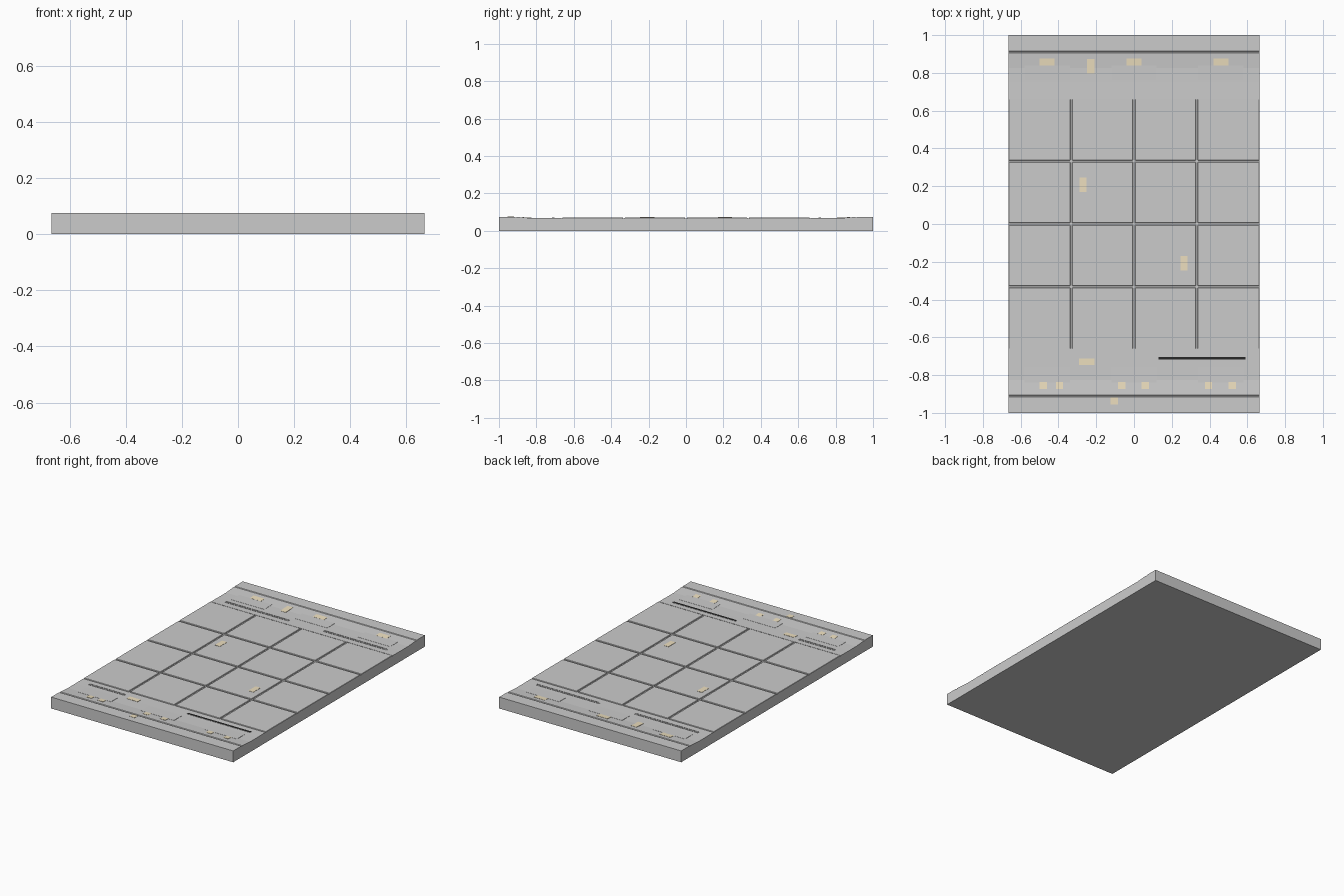
import bpy, bmesh

if "Cube" in bpy.data.objects:
    bpy.data.objects.remove(bpy.data.objects["Cube"])

W = 0.665          # half width
TILE = W / 2       # tile pitch


def colour(name, rgb):
    m = bpy.data.materials.new(name)
    m.diffuse_color = (*rgb, 1)
    m.use_nodes = True
    m.node_tree.nodes["Principled BSDF"].inputs["Base Color"].default_value = m.diffuse_color
    return m


cream = colour("cream", (0.85, 0.74, 0.52))
black = colour("black", (0.02, 0.02, 0.02))


def finish(name, bm, mat=None):
    bmesh.ops.recalc_face_normals(bm, faces=bm.faces)
    me = bpy.data.meshes.new(name)
    bm.to_mesh(me)
    bm.free()
    ob = bpy.data.objects.new(name, me)
    bpy.context.collection.objects.link(ob)
    if mat:
        me.materials.append(mat)
    return ob


def box(name, x, y, sx, sy, z0, z1, mat=None):
    bm = bmesh.new()
    bmesh.ops.create_cube(bm, size=1)
    for v in bm.verts:
        v.co = (x + v.co.x * sx, y + v.co.y * sy, z0 if v.co.z < 0 else z1)
    return finish(name, bm, mat)


# Top profile from the tile bed to the raised end rim
half = [(0.665, 0.066), (0.665, 0.069), (0.75, 0.068), (0.825, 0.068),
        (0.905, 0.074), (0.908, 0.071), (0.914, 0.071), (0.917, 0.075), (1, 0.075)]


def surface(y):
    y = abs(y)
    if y < 0.665:
        return 0.0715
    for (a, za), (b, zb) in zip(half[1:], half[2:]):
        if a <= y <= b:
            return za + (zb - za) * (y - a) / (b - a)
    return 0.075


# Slab body extruded across the width
outline = [(-1, 0), (1, 0)] + half[::-1] + [(-y, z) for y, z in half]
bm = bmesh.new()
face = bm.faces.new([bm.verts.new((-W, y, z)) for y, z in outline])
ext = bmesh.ops.extrude_face_region(bm, geom=[face])
bmesh.ops.translate(bm, vec=(2 * W, 0, 0),
                    verts=[g for g in ext["geom"] if isinstance(g, bmesh.types.BMVert)])
finish("slab_body", bm)

# Floor tiles with bevelled top edges leaving seams between them
for i in range(4):
    for j in range(4):
        x, y = (i - 1.5) * TILE, (j - 1.5) * TILE
        x0, x1 = x - TILE / 2 + 0.005 * (i > 0), x + TILE / 2 - 0.005 * (i < 3)
        t = box("floor_tile", (x0 + x1) / 2, y, x1 - x0, TILE - 0.01, 0.06, 0.0715)
        b = t.modifiers.new("edge", "BEVEL")
        b.width = 0.002
        b.segments = 1

# Thin access pads on the sunken end bands
for side in (-1, 1):
    for x in (-0.46, 0, 0.46):
        bm = bmesh.new()
        low, top = [], []
        for dx, y in ((-0.12, 0.76), (0.12, 0.76), (0.12, 0.84), (-0.12, 0.84)):
            low.append(bm.verts.new((x + dx, side * y, 0.064)))
            top.append(bm.verts.new((x + dx, side * y, surface(y) + 0.001)))
        bm.faces.new(top)
        bm.faces.new(low[::-1])
        for k in range(4):
            n = (k + 1) % 4
            bm.faces.new((low[k], low[n], top[n], top[k]))
        finish("access_pad", bm)


# Framed vent strips beside the tiles
def vent(x0, x1, y, mat=None):
    xc, sx = (x0 + x1) / 2, x1 - x0
    for dy in (-0.006, 0.006):
        box("vent_rail", xc, y + dy, sx, 0.003, 0.064, 0.0705)
    for x in (x0, x1):
        box("vent_end", x, y, 0.003, 0.015, 0.064, 0.0705)
    if mat:
        box("vent_insert", xc, y, sx, 0.013, 0.064, 0.0708, mat)


vent(-0.59, -0.13, 0.715)
vent(0.13, 0.59, 0.715)
vent(-0.59, -0.33, -0.71)
vent(0.13, 0.59, -0.71, black)

# Cream marker plates lying on the surface
plates = [(x, 0.858, 0.08, 0.038) for x in (-0.46, 0, 0.46)]
plates += [(x, -0.855, 0.038, 0.036) for x in (-0.48, -0.395, -0.065, 0.06, 0.395, 0.52)]
plates += [(-0.23, 0.836, 0.04, 0.076), (-0.27, 0.208, 0.037, 0.076), (0.265, -0.207, 0.037, 0.076),
           (-0.25, -0.73, 0.08, 0.034), (-0.105, -0.937, 0.038, 0.036)]
for x, y, sx, sy in plates:
    bm = bmesh.new()
    bmesh.ops.create_cube(bm, size=1)
    for v in bm.verts:
        vy = y + v.co.y * sy
        v.co = (x + v.co.x * sx, vy, surface(vy) + (0.0015 if v.co.z > 0 else -0.002))
    finish("marker_plate", bm, cream)
